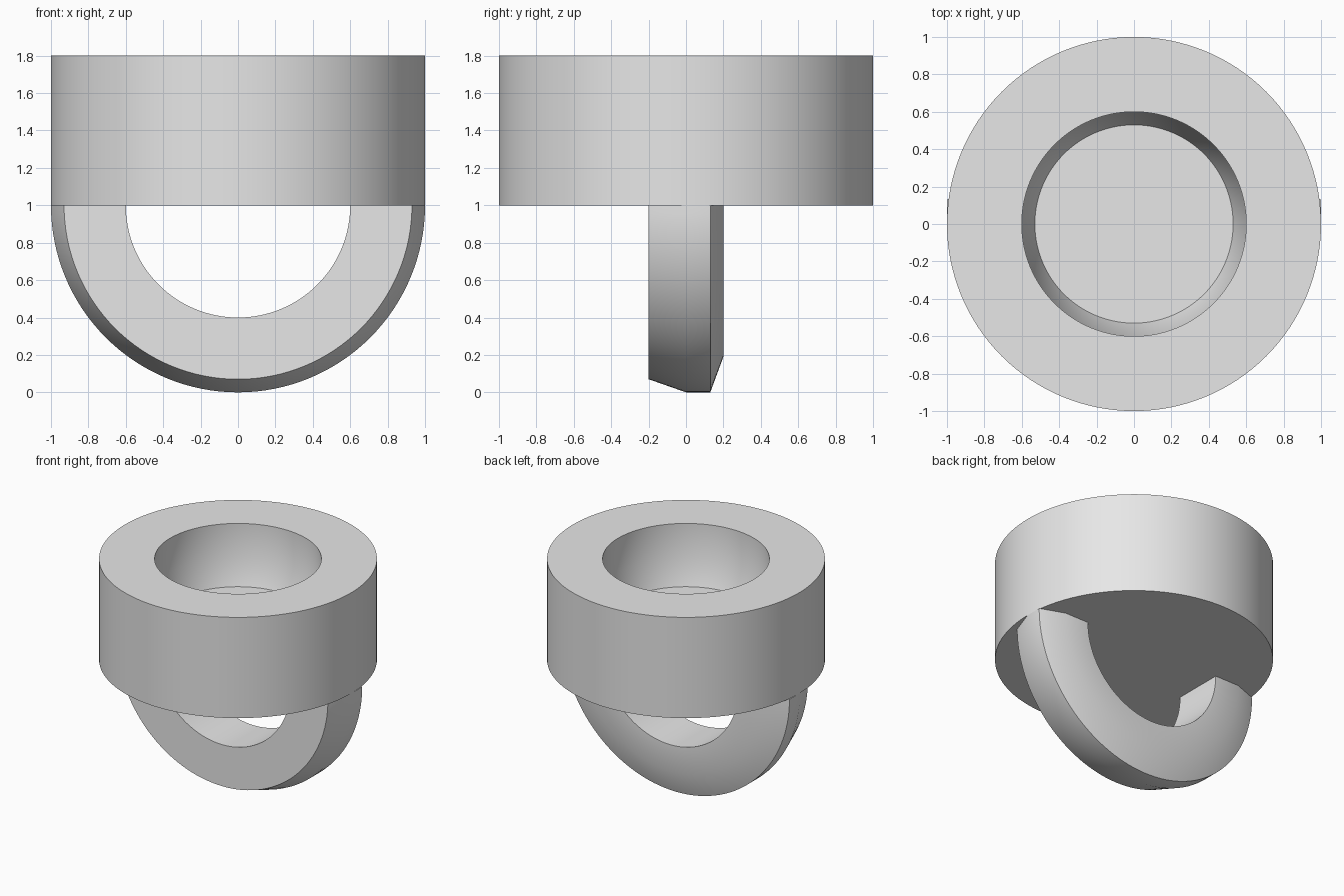
import bpy, bmesh, math

cube = bpy.data.objects.get("Cube")
if cube:
    bpy.data.objects.remove(cube, do_unlink=True)

grey = bpy.data.materials.new("light grey")
grey.use_nodes = True
colour = (0.8, 0.8, 0.8, 1)
grey.diffuse_color = colour
grey.node_tree.nodes["Principled BSDF"].inputs["Base Color"].default_value = colour


def revolve(name, points, centre, axis, angle, steps, closed=False):
    """Spin a profile around an axis; a closed profile gets end caps."""
    bm = bmesh.new()
    verts = [bm.verts.new(p) for p in points]
    pairs = list(zip(verts, verts[1:]))
    if closed:
        pairs.append((verts[-1], verts[0]))
    edges = [bm.edges.new(p) for p in pairs]
    out = bmesh.ops.spin(bm, geom=verts + edges, cent=centre, axis=axis,
                         angle=angle, steps=steps)
    if closed:
        end = [e for e in out["geom_last"] if isinstance(e, bmesh.types.BMEdge)]
        for loop in (edges, end):
            bmesh.ops.contextual_create(bm, geom=loop)
    bmesh.ops.remove_doubles(bm, verts=bm.verts, dist=0.0001)
    bmesh.ops.recalc_face_normals(bm, faces=bm.faces)
    mesh = bpy.data.meshes.new(name)
    bm.to_mesh(mesh)
    bm.free()
    mesh.materials.append(grey)
    obj = bpy.data.objects.new(name, mesh)
    bpy.context.collection.objects.link(obj)
    bpy.ops.object.select_all(action="DESELECT")
    obj.select_set(True)
    bpy.context.view_layer.objects.active = obj
    bpy.ops.object.shade_smooth_by_angle(angle=math.radians(30))
    return obj


# Round body with a tapered blind bore in the top
body_profile = [(0, 1), (1, 1), (1, 1.8), (0.6, 1.8),
                (0.6, 1.53), (0.53, 1.33), (0, 1.33)]
revolve("body", [(r, 0, z) for r, z in body_profile],
        (0, 0, 0), (0, 0, 1), math.tau, 128)

# Half ring below, bevelled differently on its front and back rims
loop_profile = [(0.6, -0.2), (0.93, -0.2), (1, 0),
                (1, 0.13), (0.81, 0.2), (0.6, 0.2)]
revolve("half_ring", [(r, y, 1) for r, y in loop_profile],
        (0, 0, 1), (0, 1, 0), math.pi, 64, closed=True)
